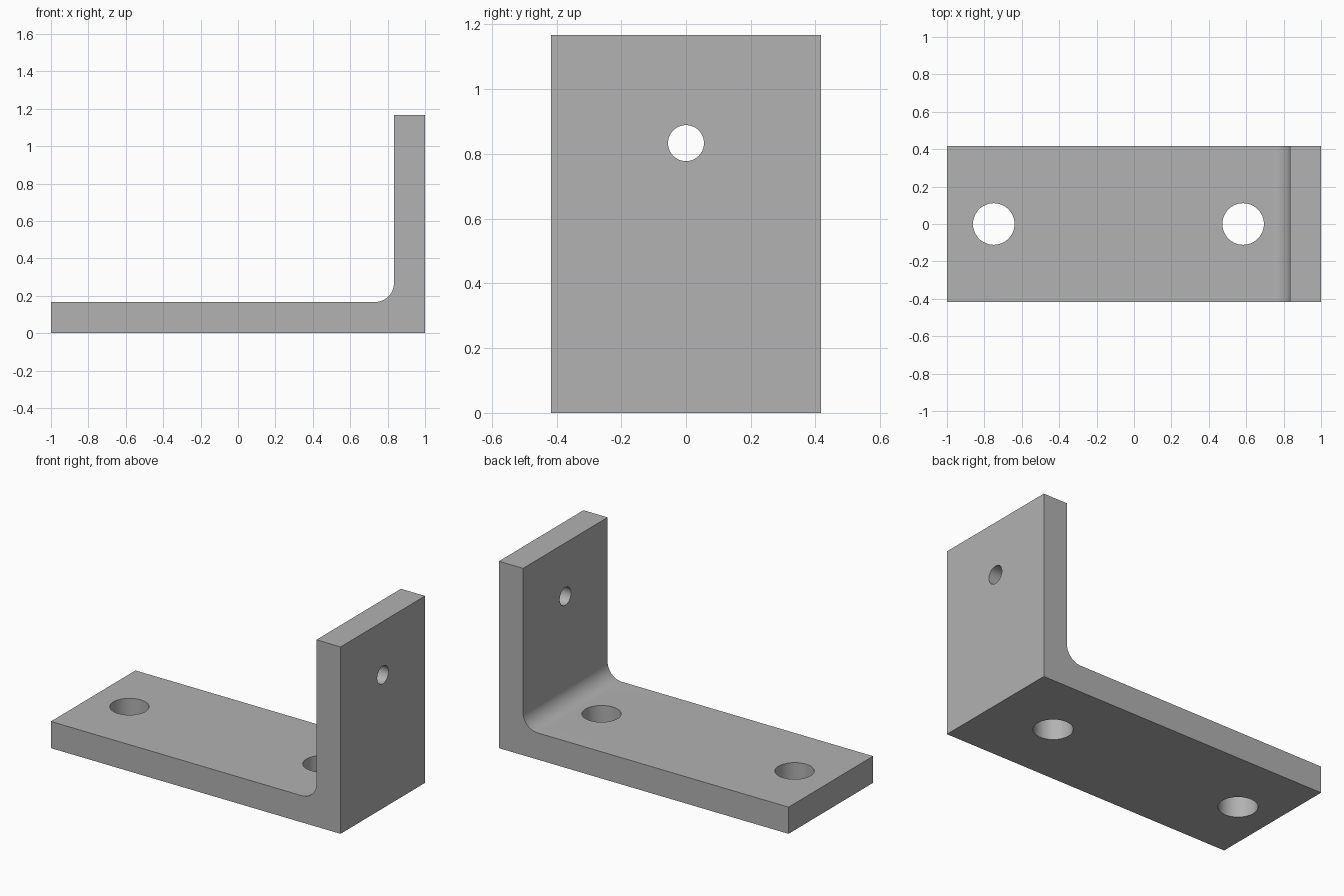
import bpy, bmesh, math

if "Cube" in bpy.data.objects:
    bpy.data.objects.remove(bpy.data.objects["Cube"])

W = 5 / 12      # half width
T = 1 / 6       # plate thickness
H = 7 / 6       # overall height
R = 0.1         # inner fillet radius

grey = bpy.data.materials.new("plain grey")
grey.diffuse_color = (0.445, 0.445, 0.445, 1)
grey.use_nodes = True
grey.node_tree.nodes["Principled BSDF"].inputs["Base Color"].default_value = grey.diffuse_color

# L-shaped side profile with a rounded inner corner
profile = [(-1, 0), (1, 0), (1, H), (1 - T, H)]
cx, cz = 1 - T - R, T + R
for i in range(17):
    a = -math.pi / 2 * i / 16
    profile.append((cx + R * math.cos(a), cz + R * math.sin(a)))
profile.append((-1, T))

# Extrude the profile across the width
bm = bmesh.new()
face = bm.faces.new([bm.verts.new((x, -W, z)) for x, z in profile])
ext = bmesh.ops.extrude_face_region(bm, geom=[face])
verts = [v for v in ext["geom"] if isinstance(v, bmesh.types.BMVert)]
bmesh.ops.translate(bm, verts=verts, vec=(0, 2 * W, 0))
bmesh.ops.recalc_face_normals(bm, faces=bm.faces)
mesh = bpy.data.meshes.new("angle_bracket")
bm.to_mesh(mesh)
bm.free()
mesh.materials.append(grey)
bracket = bpy.data.objects.new("angle_bracket", mesh)
bpy.context.collection.objects.link(bracket)


def drill(name, radius, location, rotation=(0, 0, 0)):
    """Cut a round through hole in the bracket."""
    bpy.ops.mesh.primitive_cylinder_add(vertices=64, radius=radius, depth=0.4,
                                        location=location, rotation=rotation)
    cutter = bpy.context.object
    cutter.name = name
    cutter.data.materials.append(grey)
    mod = bracket.modifiers.new(name, "BOOLEAN")
    mod.operation = "DIFFERENCE"
    mod.solver = "EXACT"
    mod.object = cutter
    bpy.ops.object.select_all(action="DESELECT")
    bracket.select_set(True)
    bpy.context.view_layer.objects.active = bracket
    bpy.ops.object.modifier_apply(modifier=name)
    bpy.data.objects.remove(cutter, do_unlink=True)


# Two base mounting holes and one smaller hole in the upright
drill("outer_base_hole", 1 / 9, (-0.75, 0, T / 2))
drill("inner_base_hole", 1 / 9, (7 / 12, 0, T / 2))
drill("upright_hole", 1 / 18, (1 - T / 2, 0, 5 / 6), (0, math.pi / 2, 0))

# Smooth the fillet and holes, keep plate edges crisp
bracket.select_set(True)
bpy.context.view_layer.objects.active = bracket
bpy.ops.object.shade_smooth_by_angle(angle=math.radians(30))
